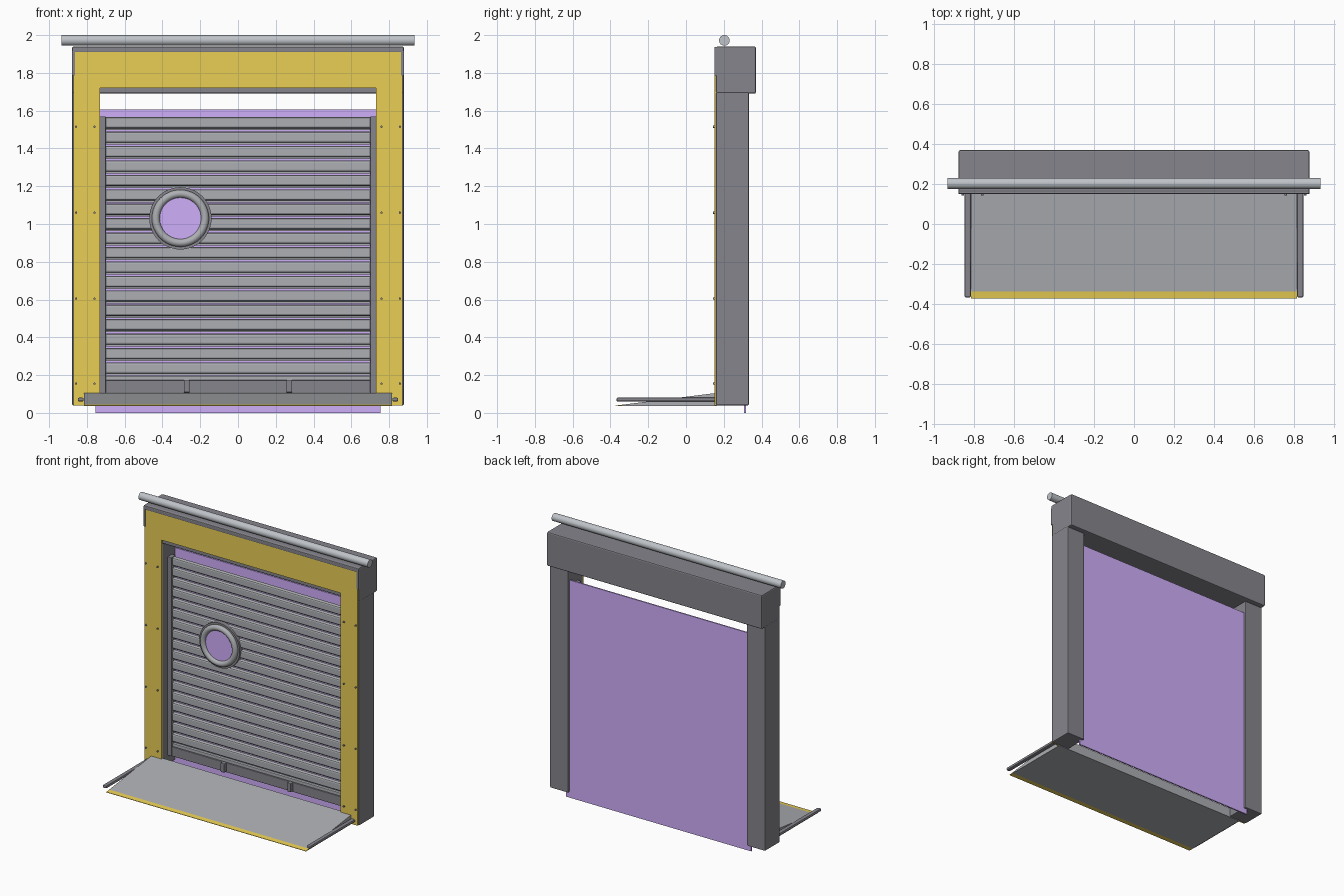
import bpy, bmesh, math
from mathutils import Matrix

if "Cube" in bpy.data.objects:
    bpy.data.objects.remove(bpy.data.objects["Cube"])


def mat(name, rgb):
    m = bpy.data.materials.new(name)
    m.diffuse_color = (*rgb, 1)
    m.use_nodes = True
    m.node_tree.nodes["Principled BSDF"].inputs["Base Color"].default_value = m.diffuse_color
    return m


YELLOW = mat("yellow_paint", (0.82, 0.62, 0.09))
PURPLE = mat("purple_panel", (0.63, 0.43, 0.97))
DARK = mat("dark_grey", (0.235, 0.235, 0.265))
MID = mat("mid_grey", (0.42, 0.43, 0.45))
STEEL = mat("steel_grey", (0.52, 0.55, 0.58))


def finish(name, bm, material=DARK, bevel=0, smooth=False):
    bmesh.ops.recalc_face_normals(bm, faces=bm.faces)
    me = bpy.data.meshes.new(name)
    bm.to_mesh(me)
    bm.free()
    ob = bpy.data.objects.new(name, me)
    bpy.context.collection.objects.link(ob)
    me.materials.append(material)
    if bevel:
        b = ob.modifiers.new("bevel", "BEVEL")
        b.width, b.segments = bevel, 2
    if smooth:
        bpy.ops.object.select_all(action="DESELECT")
        ob.select_set(True)
        bpy.context.view_layer.objects.active = ob
        bpy.ops.object.shade_smooth_by_angle(angle=math.radians(40))
    return ob


def extrude(name, pts, axis, a, b, **kw):
    """Extrude a 2D outline: axis 'x' takes (y, z) points, axis 'y' takes (x, z) points."""
    bm = bmesh.new()
    place = (lambda p, t: (t, p[0], p[1])) if axis == "x" else (lambda p, t: (p[0], t, p[1]))
    lo = [bm.verts.new(place(p, a)) for p in pts]
    hi = [bm.verts.new(place(p, b)) for p in pts]
    bm.faces.new(lo)
    bm.faces.new(hi)
    n = len(pts)
    for i in range(n):
        j = (i + 1) % n
        bm.faces.new((lo[i], lo[j], hi[j], hi[i]))
    return finish(name, bm, **kw)


def box(name, x0, x1, y0, y1, z0, z1, **kw):
    return extrude(name, [(y0, z0), (y1, z0), (y1, z1), (y0, z1)], "x", x0, x1, **kw)


def cylinder(name, r, depth, loc, axis, seg=32, **kw):
    bm = bmesh.new()
    rot = Matrix.Rotation(math.pi / 2, 4, "Y" if axis == "x" else "X")
    bmesh.ops.create_cone(bm, cap_ends=True, segments=seg, radius1=r, radius2=r,
                          depth=depth, matrix=Matrix.Translation(loc) @ rot)
    return finish(name, bm, smooth=True, **kw)


def lathe_y(name, profile, cx, cz, seg=48, **kw):
    """Spin a closed (radius, y) profile around a y-parallel axis."""
    bm = bmesh.new()
    rings = []
    for i in range(seg):
        a = 2 * math.pi * i / seg
        rings.append([bm.verts.new((cx + r * math.cos(a), y, cz + r * math.sin(a)))
                      for r, y in profile])
    n = len(profile)
    for i in range(seg):
        p, q = rings[i], rings[(i + 1) % seg]
        for k in range(n):
            m = (k + 1) % n
            bm.faces.new((p[k], p[m], q[m], q[k]))
    return finish(name, bm, smooth=True, **kw)


# frame: header box, yellow front plate and top trim
box("header_box", -0.878, 0.878, 0.16, 0.37, 1.69, 1.94, bevel=0.008)
extrude("front_plate", [(-0.87, 0.04), (-0.73, 0.04), (-0.73, 1.72), (0.73, 1.72),
                        (0.73, 0.04), (0.87, 0.04), (0.87, 1.91), (-0.87, 1.91)],
        "y", 0.152, 0.162, material=YELLOW)
box("top_trim", -0.878, 0.878, 0.15, 0.18, 1.908, 1.938, bevel=0.006)
cylinder("roller_rod", 0.028, 1.87, (0, 0.203, 1.972), "x", material=STEEL)

for side, s in (("left", -1), ("right", 1)):
    def sbox(name, x0, x1, *rest, **kw):
        box(f"{side}_{name}", min(s * x0, s * x1), max(s * x0, s * x1), *rest, **kw)

    # posts, corner trim, shutter guides and ramp side rails
    sbox("post", 0.73, 0.878, 0.16, 0.333, 0.04, 1.70, bevel=0.006)
    sbox("corner_trim", 0.863, 0.878, 0.15, 0.165, 1.785, 1.915)
    sbox("shutter_guide", 0.70, 0.732, 0.222, 0.275, 0.105, 1.57, bevel=0.003)
    sbox("ramp_rail", 0.817, 0.848, -0.368, 0.165, 0.06, 0.081, bevel=0.007)
    # rivets
    for x in (0.76, 0.857):
        for z in (0.155, 0.605, 1.06, 1.515):
            cylinder(f"{side}_rivet", 0.006, 0.012, (s * x, 0.149, z), "y", 12)
    # bottom bar handles
    sbox("bar_handle", 0.256, 0.287, 0.205, 0.24, 0.108, 0.175, bevel=0.005)

# back panel
box("back_panel", -0.755, 0.755, 0.308, 0.318, 0, 1.605, material=PURPLE)

# shutter slats: flat face with rounded edges and a recessed lip below
PITCH = 0.0764
slat = [(0.256, 0.003), (0.256, 0.013), (0.242, 0.013), (0.237, 0.017), (0.235, 0.024),
        (0.235, 0.062), (0.238, 0.068), (0.246, 0.072), (0.262, 0.072), (0.262, 0.003)]
for i in range(18):
    z = 0.195 + i * PITCH
    extrude(f"slat_{i + 1}", [(y, z + h) for y, h in slat], "x", -0.702, 0.702, material=MID)

# bottom bar
box("bottom_bar", -0.702, 0.702, 0.23, 0.265, 0.103, 0.172, bevel=0.004)
box("bottom_bar_lip", -0.702, 0.702, 0.238, 0.262, 0.172, 0.195, material=MID, bevel=0.003)

# porthole: dark flange, round ring and glass
CX, CZ = -0.305, 1.03
lathe_y("porthole_flange", [(0.112, 0.255), (0.112, 0.22), (0.165, 0.22), (0.165, 0.255)], CX, CZ)
tube = [(0.130 + 0.021 * math.cos(t), 0.217 + 0.021 * math.sin(t))
        for t in (2 * math.pi * k / 16 for k in range(16))]
lathe_y("porthole_ring", tube, CX, CZ, material=MID)
cylinder("porthole_glass", 0.114, 0.014, (CX, 0.222, CZ), "y", 48, material=PURPLE)

# ramp wedge with a yellow front edge
Y0, Y1, YE, Z0, ZT = -0.372, 0.165, -0.337, 0.036, 0.106
slope = (ZT - Z0 - 0.003) / (Y1 - Y0)
ze = Z0 + 0.003 + slope * (YE - Y0)
extrude("ramp", [(YE, Z0), (Y1, Z0), (Y1, ZT), (YE, ze)], "x", -0.815, 0.815, material=MID)
extrude("ramp_edge", [(Y0, Z0), (YE, Z0), (YE, ze), (Y0, Z0 + 0.003)], "x", -0.815, 0.815,
        material=YELLOW)
